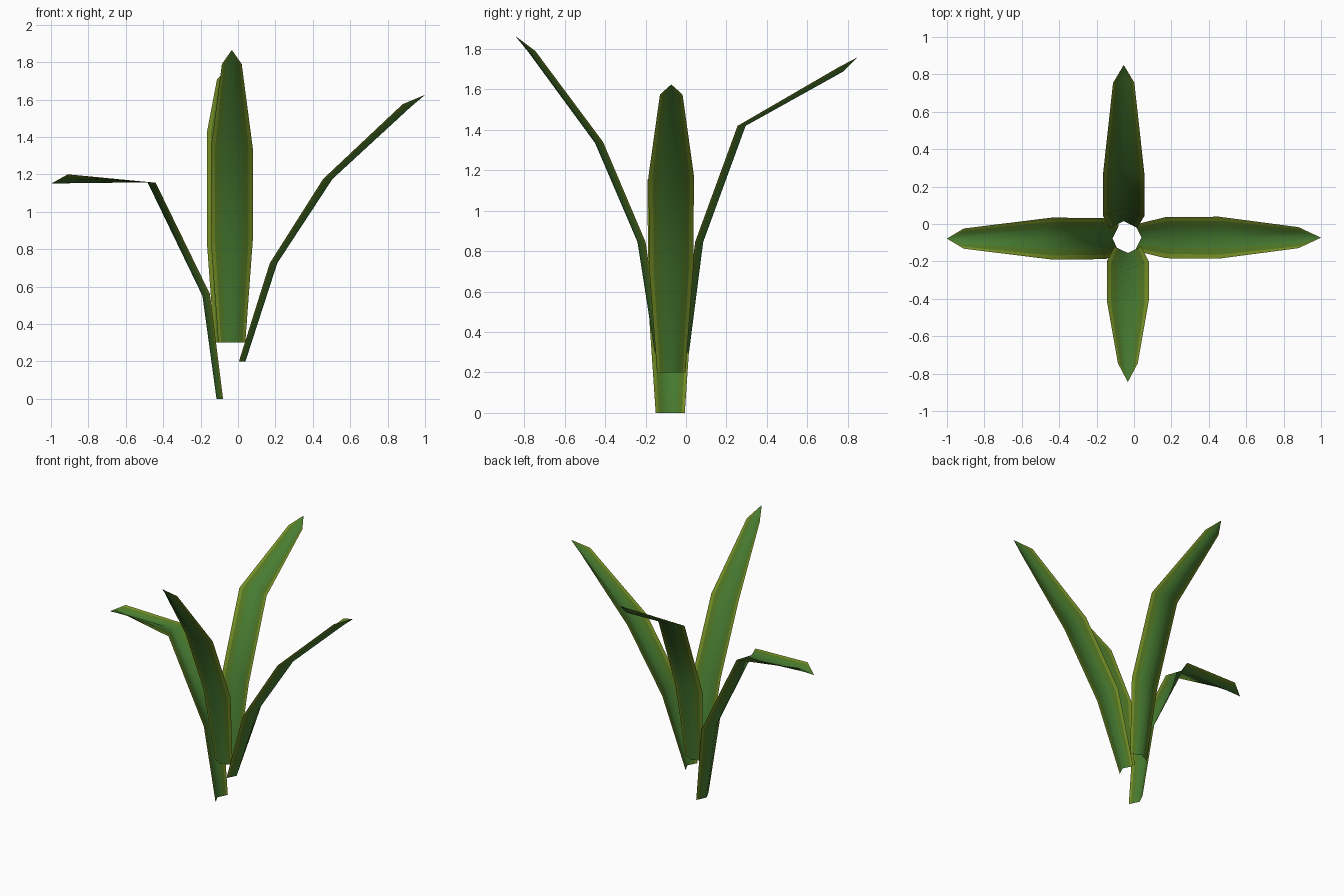
import bpy, bmesh
from mathutils import Vector

if "Cube" in bpy.data.objects:
    bpy.data.objects.remove(bpy.data.objects["Cube"])


def material(name, rgb):
    m = bpy.data.materials.new(name)
    m.diffuse_color = (*rgb, 1)
    m.use_nodes = True
    m.node_tree.nodes["Principled BSDF"].inputs["Base Color"].default_value = m.diffuse_color
    return m


MATS = [material("leaf_green", (0.065, 0.205, 0.032)),
        material("olive_green", (0.085, 0.190, 0.018)),
        material("yellow_green_edge", (0.185, 0.275, 0.018))]

# positions across the blade: 0 is the rib, +-1 the edges
ACROSS = [-1, -0.8, -0.5, 0, 0.5, 0.8, 1]


def leaf(name, out, centre, rings, tip):
    """Folded blade; a ring is (rib distance, rib z, edge distance, edge z, half width).
    out is the horizontal growing direction, centre the offset sideways."""
    out = Vector(out)
    side = Vector((-out.y, out.x, 0))
    mid = Vector((abs(side.x), abs(side.y), 0)) * centre
    up = Vector((0, 0, 1))
    bm = bmesh.new()
    rows = []
    for rd, rz, ed, ez, half in rings:
        row = []
        for u in ACROSS:
            a = abs(u)
            d, z = rd + (ed - rd) * a, rz + (ez - rz) * a
            row.append(bm.verts.new(mid + out * d + side * half * u + up * z))
        rows.append(row)
    end = bm.verts.new(mid + out * tip[0] + up * tip[1])

    # colour bands run lengthwise: green centre, yellower edges
    def band(i):
        m = abs(ACROSS[i] + ACROSS[i + 1]) / 2
        return 0 if m < 0.5 else 1 if m < 0.8 else 2

    for i in range(len(ACROSS) - 1):
        for a, b in zip(rows, rows[1:]):
            bm.faces.new((a[i], b[i], b[i + 1], a[i + 1])).material_index = band(i)
        bm.faces.new((rows[-1][i], end, rows[-1][i + 1])).material_index = band(i)
    for f in bm.faces:
        f.smooth = True
    me = bpy.data.meshes.new(name)
    bm.to_mesh(me)
    bm.free()
    for m in MATS:
        me.materials.append(m)
    ob = bpy.data.objects.new(name, me)
    bpy.context.collection.objects.link(ob)


# four leaves around a hollow centre
leaf("left_leaf", (-1, 0, 0), -0.078,
     [(0.115, 0, 0.08, 0, 0.072), (0.19, 0.55, 0.15, 0.56, 0.11),
      (0.485, 1.16, 0.44, 1.155, 0.112), (0.93, 1.152, 0.91, 1.20, 0.054)],
     (1.0, 1.15))
leaf("right_leaf", (1, 0, 0), -0.073,
     [(0.04, 0.2, 0.005, 0.2, 0.07), (0.21, 0.725, 0.17, 0.725, 0.11),
      (0.505, 1.175, 0.455, 1.175, 0.112), (0.92, 1.557, 0.88, 1.575, 0.056)],
     (1.0, 1.625))
leaf("front_leaf", (0, -1, 0), -0.033,
     [(0.155, 0.3, 0.12, 0.3, 0.072), (0.24, 0.845, 0.20, 0.845, 0.112),
      (0.45, 1.335, 0.41, 1.34, 0.112), (0.78, 1.785, 0.745, 1.79, 0.053)],
     (0.845, 1.865))
leaf("back_leaf", (0, 1, 0), -0.055,
     [(0.015, 0.3, -0.02, 0.3, 0.072), (0.085, 0.845, 0.045, 0.845, 0.112),
      (0.295, 1.42, 0.255, 1.42, 0.112), (0.78, 1.69, 0.755, 1.71, 0.057)],
     (0.85, 1.76))
